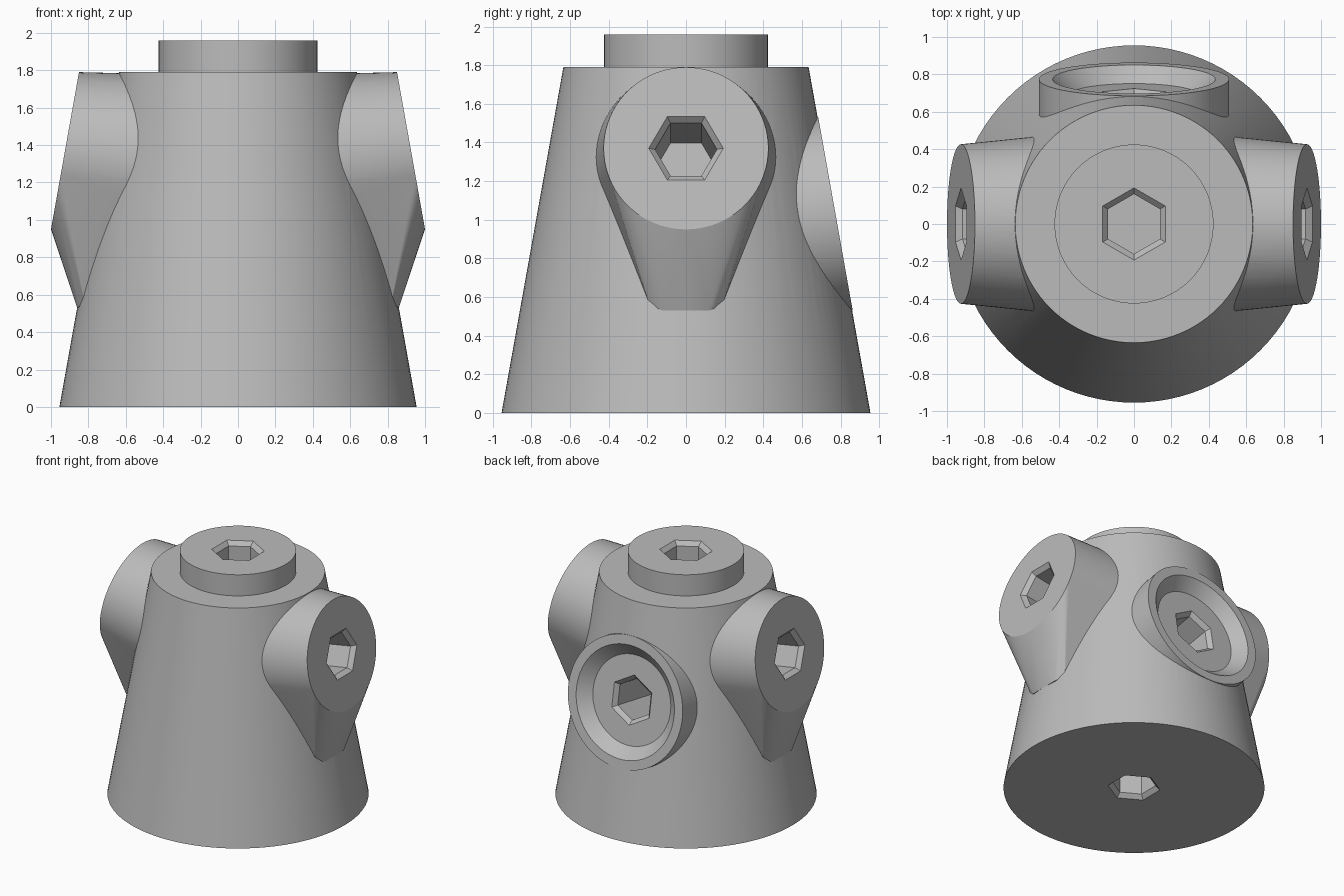
import bpy, bmesh, math
from mathutils import Matrix, Vector

if "Cube" in bpy.data.objects:
    bpy.data.objects.remove(bpy.data.objects["Cube"])

TILT = math.radians(79.9)          # port axes lean up, square to the tapered wall
grey = bpy.data.materials.new("cast_grey")
grey.use_nodes = True
grey.diffuse_color = (0.5, 0.5, 0.5, 1)
grey.node_tree.nodes["Principled BSDF"].inputs["Base Color"].default_value = (0.5, 0.5, 0.5, 1)


def add_object(name, bm):
    bmesh.ops.recalc_face_normals(bm, faces=bm.faces)
    mesh = bpy.data.meshes.new(name)
    bm.to_mesh(mesh)
    bm.free()
    mesh.materials.append(grey)
    ob = bpy.data.objects.new(name, mesh)
    bpy.context.collection.objects.link(ob)
    return ob


def circle(radius, z, count, phase=0.0):
    return [Vector((radius * math.cos(phase + math.tau * i / count),
                    radius * math.sin(phase + math.tau * i / count), z)) for i in range(count)]


def lathe(name, profile, count=96, phase=0.0, frame=Matrix()):
    """Closed solid from (radius, height) rings."""
    bm = bmesh.new()
    rings = [[bm.verts.new(frame @ p) for p in circle(r, z, count, phase)] for r, z in profile]
    for low, high in zip(rings, rings[1:]):
        for i in range(count):
            j = (i + 1) % count
            bm.faces.new((low[i], low[j], high[j], high[i]))
    bm.faces.new(rings[0])
    bm.faces.new(rings[-1])
    return add_object(name, bm)


def side_port(name, side):
    """Drafted round boss blended down to a narrow foot on the wall."""
    face = Matrix.Translation((0.925, 0, 1.37)) @ Matrix.Rotation(TILT, 4, 'Y')
    root = Matrix.Translation((0.45, 0, 1.31)) @ Matrix.Rotation(TILT, 4, 'Y')
    points = [face @ p for p in circle(0.4265, 0, 80)]
    points += [root @ p for p in circle(0.475, 0, 80)]
    for y in (-1, 1):
        points += [Vector((0.86, 0.12 * y, 0.53)), Vector((0.82, 0.19 * y, 0.56)),
                   Vector((0.6, 0.21 * y, 0.56))]
    bm = bmesh.new()
    for p in points:
        bm.verts.new((p.x * side, p.y, p.z))
    hull = bmesh.ops.convex_hull(bm, input=bm.verts)
    loose = [v for v in bm.verts if not v.link_faces]
    bmesh.ops.delete(bm, geom=loose, context='VERTS')
    bmesh.ops.dissolve_limit(bm, angle_limit=0.002, verts=bm.verts, edges=bm.edges)
    return add_object(name, bm)


def hex_socket(name, frame):
    """Chamfered hexagonal cutter sinking along the frame's -z."""
    return lathe(name, [(0.16, -0.62), (0.16, -0.033), (0.193, 0), (0.193, 0.02)],
                 6, math.pi / 2, frame)


def combine(target, tool, operation):
    mod = target.modifiers.new(tool.name, 'BOOLEAN')
    mod.object, mod.operation, mod.solver = tool, operation, 'EXACT'
    bpy.context.view_layer.objects.active = target
    bpy.ops.object.modifier_apply(modifier=mod.name)
    bpy.data.objects.remove(tool)


# Tapered body with the raised top boss
body = lathe("body", [(0.955, 0), (0.635, 1.79), (0.425, 1.79), (0.425, 1.96)])

# Side ports and the back ring
for side, name in ((1, "left_port"), (-1, "right_port")):
    combine(body, side_port(name, side), 'UNION')
back = Matrix.Translation((0, 0.774, 1.03)) @ Matrix.Rotation(-TILT, 4, 'X')
combine(body, lathe("back_ring", [(0.508, -0.45), (0.508, 0)], frame=back), 'UNION')

# Countersunk recess inside the back ring
combine(body, lathe("back_recess", [(0.345, -0.085), (0.435, 0), (0.435, 0.05)], frame=back),
        'DIFFERENCE')

# Hex sockets: top, bottom, both sides and back
sockets = {
    "top_socket": Matrix.Translation((0, 0, 1.96)),
    "bottom_socket": Matrix.Rotation(math.pi, 4, 'X'),
    "left_socket": Matrix.Translation((0.925, 0, 1.37)) @ Matrix.Rotation(TILT, 4, 'Y'),
    "right_socket": Matrix.Translation((-0.925, 0, 1.37)) @ Matrix.Rotation(-TILT, 4, 'Y'),
    "back_socket": back @ Matrix.Translation((0, 0, -0.085)),
}
for name, frame in sockets.items():
    combine(body, hex_socket(name, frame), 'DIFFERENCE')

# Smooth round walls, crisp rims
bpy.ops.object.select_all(action='DESELECT')
body.select_set(True)
bpy.context.view_layer.objects.active = body
bpy.ops.object.shade_smooth_by_angle(angle=math.radians(25))
